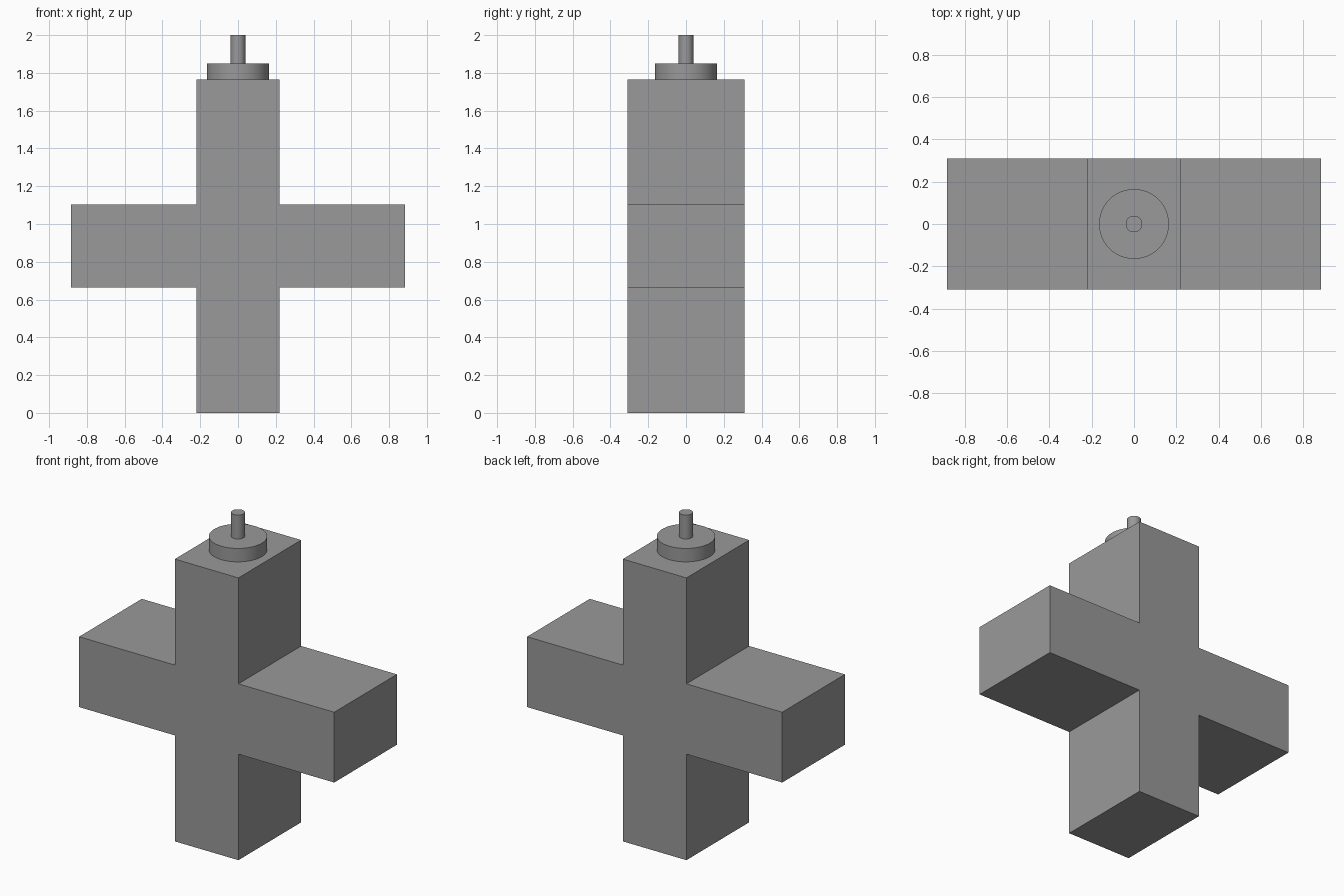
import bpy
import bmesh
import math

cube = bpy.data.objects.get("Cube")
if cube:
    bpy.data.objects.remove(cube, do_unlink=True)

SPAN = 0.883    # half length of the cross
ARM = 0.22      # half width of each arm
DEPTH = 0.31    # half depth

grey = bpy.data.materials.new("plain grey")
grey.use_nodes = True
grey.diffuse_color = (0.32, 0.32, 0.32, 1)
grey.node_tree.nodes["Principled BSDF"].inputs["Base Color"].default_value = grey.diffuse_color


def cross_body():
    """Extrude a plus-shaped outline from front to back."""
    quarter = [(ARM, SPAN), (ARM, ARM), (SPAN, ARM)]
    outline = []
    for i in range(4):
        # turn one corner of the plus by quarter turns
        for x, z in quarter:
            for _ in range(i):
                x, z = z, -x
            if (x, z) not in outline:
                outline.append((x, z))
    bm = bmesh.new()
    face = bm.faces.new([bm.verts.new((x, -DEPTH, z + SPAN)) for x, z in outline])
    back = bmesh.ops.extrude_face_region(bm, geom=[face])["geom"]
    bmesh.ops.translate(bm, vec=(0, 2 * DEPTH, 0),
                        verts=[v for v in back if isinstance(v, bmesh.types.BMVert)])
    bmesh.ops.recalc_face_normals(bm, faces=bm.faces)
    mesh = bpy.data.meshes.new("cross_body")
    bm.to_mesh(mesh)
    bm.free()
    body = bpy.data.objects.new("cross_body", mesh)
    bpy.context.collection.objects.link(body)
    mesh.materials.append(grey)


def upright_cylinder(name, radius, bottom, top):
    bpy.ops.mesh.primitive_cylinder_add(vertices=64, radius=radius, depth=top - bottom,
                                        location=(0, 0, (bottom + top) / 2))
    part = bpy.context.object
    part.name = name
    part.data.materials.append(grey)
    bpy.ops.object.shade_smooth_by_angle(angle=math.radians(30))


cross_body()
# Round collar and thin pin on top
upright_cylinder("collar", 0.165, 2 * SPAN, 1.85)
upright_cylinder("pin", 0.039, 1.85, 2.0)
